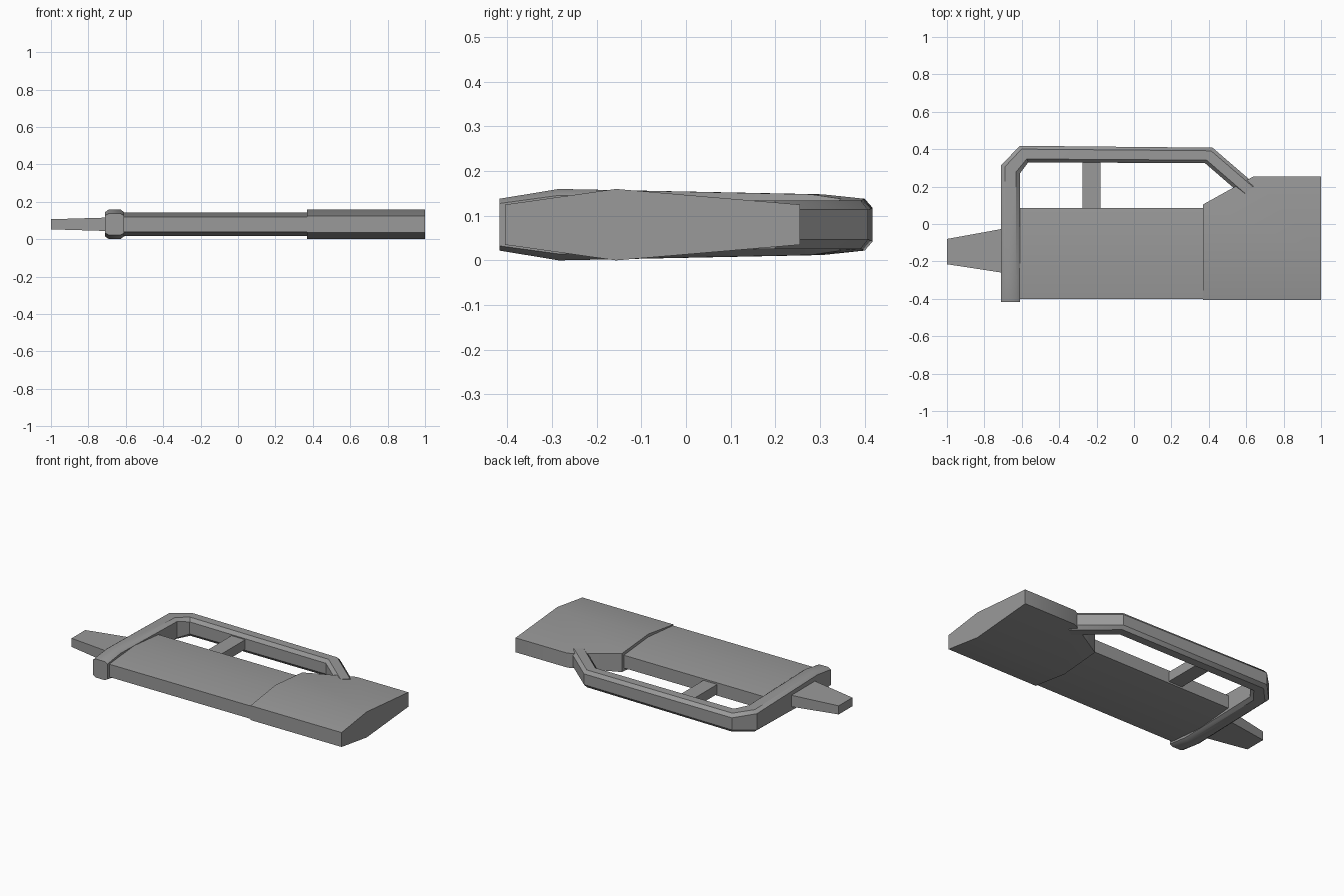
import bpy, bmesh, math
from mathutils import Vector

cube = bpy.data.objects.get("Cube")
if cube:
    bpy.data.objects.remove(cube, do_unlink=True)

grey = bpy.data.materials.new("mid grey")
grey.use_nodes = True
grey.diffuse_color = (0.32, 0.32, 0.32, 1)
grey.node_tree.nodes["Principled BSDF"].inputs["Base Color"].default_value = (0.32, 0.32, 0.32, 1)

MID = 0.08  # height of the horizontal mirror plane


def finish(name, bm, angle=35):
    bmesh.ops.recalc_face_normals(bm, faces=bm.faces)
    mesh = bpy.data.meshes.new(name)
    bm.to_mesh(mesh)
    bm.free()
    mesh.materials.append(grey)
    obj = bpy.data.objects.new(name, mesh)
    bpy.context.collection.objects.link(obj)
    bpy.ops.object.select_all(action='DESELECT')
    obj.select_set(True)
    bpy.context.view_layer.objects.active = obj
    bpy.ops.object.shade_smooth_by_angle(angle=math.radians(angle))
    return obj


def loft(sections):
    """Skin a list of equal rings and cap both ends."""
    bm = bmesh.new()
    rings = [[bm.verts.new(p) for p in ring] for ring in sections]
    for a, b in zip(rings, rings[1:]):
        for i in range(len(a)):
            j = (i + 1) % len(a)
            bm.faces.new((a[i], a[j], b[j], b[i]))
    bm.faces.new(rings[0])
    bm.faces.new(rings[-1])
    return bm


def ring(x, half):
    """Vertical ring at x, mirrored about the middle plane."""
    upper = [(x, y, MID + h) for y, h in half]
    lower = [(x, y, MID - h) for y, h in reversed(half)]
    return upper + lower


def bar_ring(outer, inner, height, flat):
    """Chamfered ring between the outer and inner side of the handle."""
    o, i = Vector(outer), Vector(inner)
    profile = [(0, flat), (0.2, 1), (0.8, 1), (1, flat)]
    profile += [(t, -h) for t, h in reversed(profile)]
    return [(*o.lerp(i, t), MID + h * height) for t, h in profile]


# Long flat body with a shallow ridge
body = [(-0.40, 0.040), (-0.157, 0.062), (0.085, 0.040)]
finish("body", loft([ring(-0.66, body), ring(0.45, body)]))

# Wide end block, with one corner cut off
block = [(-0.405, 0.045), (-0.157, 0.08), (0.255, 0.045)]
bm = loft([ring(0.37, block), ring(1.0, block)])
cut = bmesh.ops.bisect_plane(bm, geom=bm.verts[:] + bm.edges[:] + bm.faces[:],
                             plane_co=(0.37, 0.105, 0), plane_no=(-0.15, 0.27, 0),
                             clear_outer=True)
bmesh.ops.holes_fill(bm, edges=[e for e in bm.edges if e.is_boundary])
finish("end_block", bm)

# Tapered tip
finish("tip", loft([
    ring(-1.0, [(-0.215, 0.027), (-0.08, 0.027)]),
    ring(-0.66, [(-0.267, 0.037), (-0.018, 0.037)]),
]))

# Collar bar that turns into the grip and runs down to the end block
finish("handle", loft([bar_ring(*s) for s in [
    ((-0.71, -0.418), (-0.61, -0.418), 0.058, 0.82),
    ((-0.71, -0.285), (-0.61, -0.285), 0.080, 0.82),
    ((-0.71, 0.315), (-0.61, 0.27), 0.068, 0.75),
    ((-0.61, 0.418), (-0.565, 0.33), 0.058, 0.65),
    ((0.42, 0.408), (0.38, 0.325), 0.054, 0.62),
    ((0.65, 0.21), (0.58, 0.152), 0.054, 0.62),
]]))

# Strut between body and grip
finish("strut", loft([
    ring(-0.275, [(0.06, 0.03), (0.36, 0.03)]),
    ring(-0.18, [(0.06, 0.03), (0.36, 0.03)]),
]))
